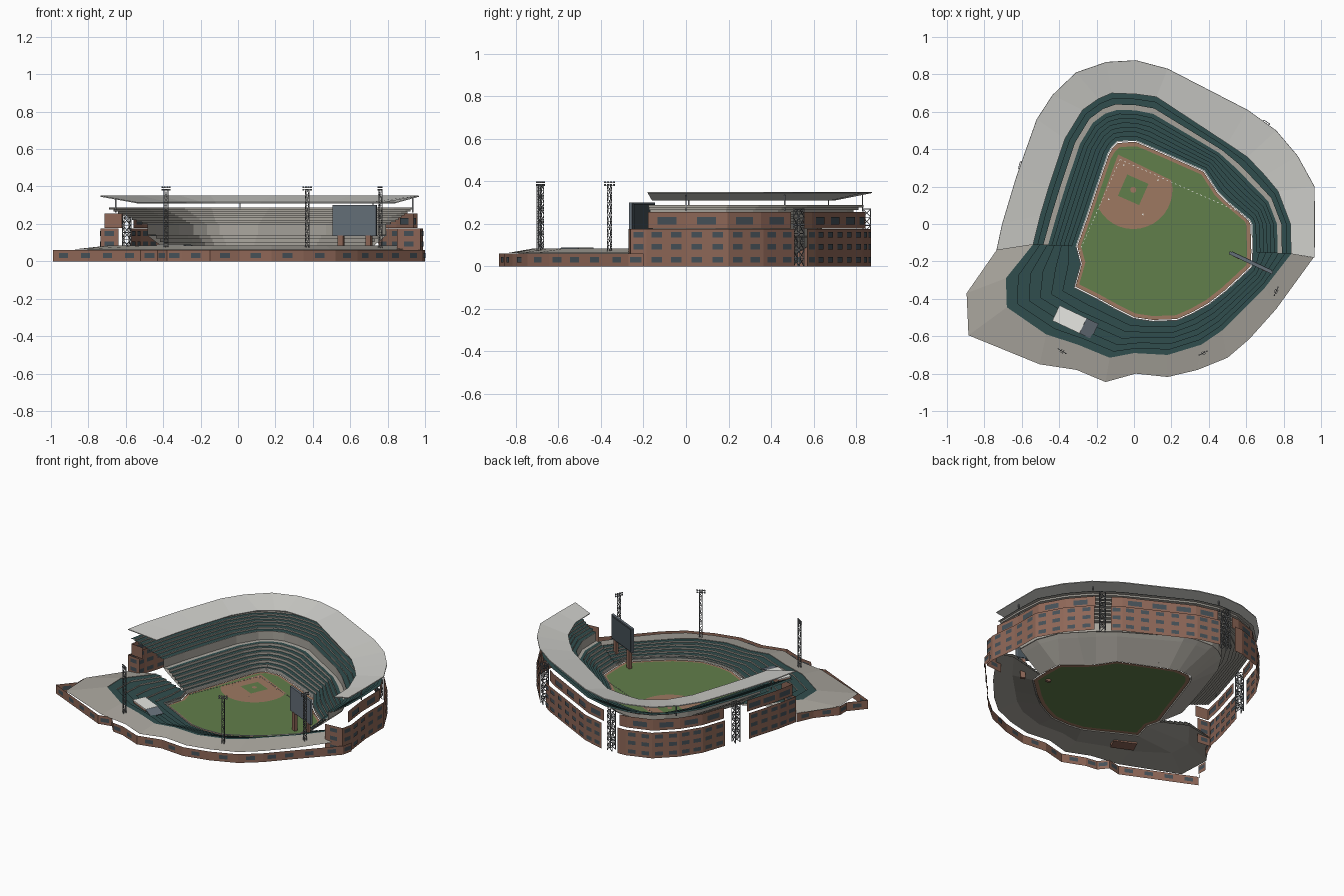
import bpy, math
from mathutils import Vector as V

if "Cube" in bpy.data.objects:
    bpy.data.objects.remove(bpy.data.objects["Cube"])

MATS = {}
COL = dict(brick=(.27, .135, .095), glass=(.06, .08, .095), teal=(.03, .075, .075), concrete=(.40, .38, .34),
           roof=(.62, .62, .59), grass=(.12, .21, .07), dirt=(.34, .19, .12), white=(.8, .8, .76),
           steel=(.20, .21, .22), panel=(.13, .16, .19))

def mesh(name, verts, faces, col, thick=0):
    me = bpy.data.meshes.new(name)
    me.from_pydata([tuple(v) for v in verts], [], faces)
    if col not in MATS:
        MATS[col] = bpy.data.materials.new(col)
        MATS[col].diffuse_color = (*COL[col], 1)
    me.materials.append(MATS[col])
    ob = bpy.data.objects.new(name, me)
    bpy.context.collection.objects.link(ob)
    if thick:
        m = ob.modifiers.new("thickness", 'SOLIDIFY')
        m.thickness, m.offset = thick, 0
    return ob

def quads(name, qs, col, thick=0):
    return mesh(name, [p for q in qs for p in q], [tuple(range(4*i, 4*i+4)) for i in range(len(qs))], col, thick)

def loft(name, rows, col, thick=0):
    n = len(rows[0])
    faces = [(r*n+i, r*n+i+1, (r+1)*n+i+1, (r+1)*n+i) for r in range(len(rows)-1) for i in range(n-1)]
    return mesh(name, [p for r in rows for p in r], faces, col, thick)

def beams(name, segs, r, col):
    vs, fs = [], []
    for a, b in segs:
        a, b = V(a), V(b)
        d = (b-a).normalized()
        s = d.cross(V((0, 0, 1)) if abs(d.z) < .9 else V((1, 0, 0))).normalized()*r
        t = d.cross(s)
        k = len(vs)
        vs += [p+q for p in (a, b) for q in (s+t, t-s, -s-t, s-t)]
        fs += [tuple(k+j for j in f) for f in ((0, 1, 2, 3), (7, 6, 5, 4), (0, 4, 5, 1), (1, 5, 6, 2), (2, 6, 7, 3), (3, 7, 4, 0))]
    return mesh(name, vs, fs, col)

def box(name, c, size, ang, col):
    x, y, z = (s/2 for s in size)
    u, v = V((math.cos(ang), math.sin(ang), 0))*x, V((-math.sin(ang), math.cos(ang), 0))*y
    vs = [V(c)+a*u+b*v+V((0, 0, h*z)) for h in (-1, 1) for a, b in ((-1, -1), (1, -1), (1, 1), (-1, 1))]
    return mesh(name, vs, [(3, 2, 1, 0), (4, 5, 6, 7), (0, 1, 5, 4), (1, 2, 6, 5), (2, 3, 7, 6), (3, 0, 4, 7)], col)

# Plan stations: field edge, roof inner edge / rim, outer edge
GRAND = [((-.31, -.12), (-.54, -.11), (-.735, -.14)), ((-.25, .05), (-.50, .05), (-.705, 0)),
         ((-.20, .20), (-.455, .20), (-.63, .25)), ((-.14, .375), (-.37, .455), (-.52, .56)),
         ((-.12, .41), (-.275, .61), (-.435, .69)), ((-.09, .44), (-.19, .67), (-.31, .81)),
         ((-.03, .445), (-.12, .70), (-.147, .866)), ((.01, .445), (.01, .695), (.01, .875)),
         ((.07, .42), (.12, .68), (.18, .83)), ((.375, .285), (.50, .43), (.607, .61)),
         ((.45, .17), (.607, .358), (.76, .50)), ((.50, .12), (.70, .26), (.875, .364)),
         ((.62, .02), (.77, .176), (.965, .20)), ((.63, 0), (.837, 0), (.967, 0)),
         ((.635, -.15), (.84, -.16), (.965, -.18))]
FIELD = [((.635, -.15), (.84, -.16), (.96, -.18)), ((.63, -.23), (.70, -.34), (.76, -.455)),
         ((.49, -.36), (.56, -.48), (.617, -.615)), ((.40, -.43), (.47, -.57), (.50, -.715)),
         ((.31, -.48), (.36, -.645), (.34, -.78)), ((.23, -.515), (.18, -.70), (.18, -.818)),
         ((.10, -.52), (0, -.69), (.01, -.80)), ((0, -.505), (-.13, -.715), (-.152, -.845)),
         ((-.10, -.455), (-.30, -.645), (-.307, -.78)), ((-.20, -.40), (-.47, -.59), (-.505, -.75)),
         ((-.32, -.34), (-.68, -.445), (-.885, -.595)), ((-.285, -.215), (-.685, -.29), (-.895, -.37)),
         ((-.31, -.12), (-.54, -.11), (-.735, -.14))]

def ring(sts, s, z):
    out = []
    for a, b, c in sts:
        p = V(a).lerp(V(b), s) if s <= 1 else V(b).lerp(V(c), s-1)
        out.append(V((p.x, p.y, z)))
    return out

def tiers(name, sts, s0, s1, z0, z1, n):
    # concrete steps with a seat strip on each tread
    rows, seats = [], []
    for i in range(n):
        a, b = s0+(s1-s0)*i/n, s0+(s1-s0)*(i+1)/n
        z = z0+(z1-z0)*i/(n-1)
        rows += [ring(sts, a, z), ring(sts, b, z)]
        lo, hi = ring(sts, a, z+.002), ring(sts, b, z+.002)
        seats += [(lo[j], lo[j+1], hi[j+1], hi[j]) for j in range(len(lo)-1)]
    quads(name+"_seats", seats, "teal")
    return rows

low = [ring(GRAND, 0, .01)] + tiers("lower_deck", GRAND, 0, .65, .03, .14, 7)
loft("lower_deck", low + [ring(GRAND, .76, .142), ring(GRAND, .76, .195)], "concrete")
loft("upper_deck", [ring(GRAND, .76, .185)] + tiers("upper_deck", GRAND, .76, 1.9, .20, .288, 9), "concrete")
out = [ring(FIELD, 0, .01)] + tiers("outfield_stand", FIELD, 0, 1, .025, .08, 6)
loft("outfield_stand", out + [ring(FIELD, 1, .085), ring(FIELD, 2, .062)], "concrete")
# smooth undersides
loft("lower_deck_underside", [ring(GRAND, 0, .01), ring(GRAND, .65, .118), ring(GRAND, .76, .138)], "concrete")
loft("outfield_underside", [ring(FIELD, 0, .01), ring(FIELD, 1, .067), ring(FIELD, 2, .058)], "concrete")

# Roof canopy and its posts
loft("roof", [ring(GRAND, 1, .313), ring(GRAND, 2, .348)], "roof", .006)
beams("roof_posts", list(zip(ring(GRAND, 1.75, .26), ring(GRAND, 1.75, .34)))[1::3], .003, "steel")

# Playing field
edge = [s[0] for s in GRAND[:-1]+FIELD[:-1]]
C = V((.13, -.06))
inset = lambda k, z: [V((*(C+(V(p)-C)*k), z)) for p in edge+edge[:1]]
def flat(name, pts, z, col):
    mesh(name, [(p[0], p[1], z) for p in pts], [tuple(reversed(range(len(pts))))], col)
loft("warning_track", [inset(.985, .013), inset(.93, .013)], "dirt")
flat("grass", [C+(V(p)-C)*.94 for p in edge], .015, "grass")
home, u, v = V((-.075, .345)), V((.915, -.403)), V((-.403, -.915))
mid = home+.13*u+.12*v
arc = [mid+.21*(u*math.cos(t)+v*math.sin(t)) for t in [math.radians(-38+166*i/16) for i in range(17)]]
flat("infield_dirt", [home-.02*u-.02*v]+arc, .018, "dirt")
sq = lambda c, h: [c+h*(a*u+b*v) for a, b in ((-1, -1), (1, -1), (1, 1), (-1, 1))]
flat("infield_grass", sq(mid, .062), .021, "grass")
flat("pitching_mound", [mid+V((math.cos(i*.5236), -math.sin(i*.5236)))*.016 for i in range(12)], .024, "dirt")
for i, (a, b) in enumerate(((0, 0), (.2, 0), (.2, .2), (0, .2))):
    flat("base_%d" % i, sq(home+V((.02, -.03))+a*u+b*v, .004), .024, "white")
for n, d in (("right", u*.74), ("left", v*.66)):
    # dashed foul lines
    beams("foul_line_"+n, [((*(home+d*i/30), .019), (*(home+d*(i+.4)/30), .019)) for i in range(30)], .0015, "white")
rim = ring(GRAND, 0, .034)[:-1]+ring(FIELD, 0, .034)
beams("field_rail", list(zip(rim, rim[1:])), .0025, "white")

# Brick facade: wall panels with window rows
walls, panes = [], []
def facade(pts, z0, z1, rows, w, h, gap):
    for a, b in zip(pts, pts[1:]):
        a, b = V((*a, 0)), V((*b, 0))
        L, d = (b-a).length, (b-a).normalized()
        nrm = V((d.y, -d.x, 0))
        if nrm.dot((a+b)/2) < 0:
            nrm = -nrm
        Z = lambda p, z: p+V((0, 0, z))
        walls.append((Z(a, z0), Z(b, z0), Z(b, z1), Z(a, z1)))
        n = max(1, round(L/gap)) if L > w*1.2 else 0
        for k in range(n):
            c = a+d*L*(k+.5)/n
            for z in rows:
                for o in (.004, -.004):
                    l, r = c-d*w/2+nrm*o, c+d*w/2+nrm*o
                    panes.append((Z(l, z-h/2), Z(r, z-h/2), Z(r, z+h/2), Z(l, z+h/2)))

R = [s[2] for s in GRAND]
PANELS = [[(-.64, -.15)]+R[:2]+[(-.638, .23)], [(-.575, .40)]+R[3:7]+[(-.09, .868)],
          [(.03, .87), R[8], R[9], (.665, .568)], [(.75, .51)]+R[11:14]+[(.99, -.185), (.975, -.26), (.85, -.27)]]
for p in PANELS:
    facade(p, 0, .175, (.032, .092, .148), .05, .026, .09)
    q = [V(c)*.97 for c in p]
    facade(q[:-2] if p is PANELS[3] else q, .178, .255, (.215,), .09, .034, .15)
lowwall = [(1, -.2), (.985, -.27), (.79, -.48), (.64, -.645), (.52, -.745), (.35, -.815), (.18, -.855), (.01, -.84),
           (-.15, -.88), (-.30, -.82), (-.38, -.81), (-.43, -.75), (-.52, -.77), (-.99, -.555),
           (-.90, -.45), (-.90, -.38), (-.79, -.25), (-.74, -.14)]
facade(lowwall, 0, .06, (.032,), .055, .026, .125)
quads("brick_facade", walls, "brick")
quads("facade_windows", panes, "glass")

# Lattice stair towers and light masts
def lattice(c, w, z0, z1, n, ang):
    cs = [V((c[0], c[1], 0))+V((math.cos(ang+k*math.pi/2), math.sin(ang+k*math.pi/2), 0))*w for k in range(4)]
    Z = lambda p, i: p+V((0, 0, z0+(z1-z0)*i/n))
    segs = [(Z(p, 0), Z(p, n)) for p in cs]
    for i in range(n):
        for k in range(4):
            a, b = cs[k], cs[(k+1) % 4]
            segs += [(Z(a, i), Z(b, i+1)) if i % 2 else (Z(b, i), Z(a, i+1)), (Z(a, i+1), Z(b, i+1))]
    return segs
for i, (c, a) in enumerate((((.70, .53), .2), ((-.03, .85), .8), ((-.595, .31), .5))):
    beams("stair_tower_%d" % i, lattice(c, .026, 0, .27, 7, a), .0018, "steel")
for i, (x, y, a) in enumerate(((-.385, -.68, -.55), (.37, -.69, .45), (.76, -.36, 1.15))):
    beams("light_mast_%d" % i, lattice((x, y), .012, .07, .385, 11, a+.785), .001, "steel")
    d = V((math.cos(a), math.sin(a), 0))
    for z in (.382, .396):
        beams("lamp_bar_%d" % i, [(V((x, y, z))-d*.026, V((x, y, z))+d*.026)], .0015, "steel")
        for k in (-1, -.33, .33, 1):
            box("lamp_%d" % i, V((x, y, z))+d*.023*k, (.008, .006, .009), a, "steel")

# Scoreboard on two brick legs
ang = math.atan2(-.105, .225)
sc = V((.625, -.207, .218))
sd = V((math.cos(ang), math.sin(ang), 0))
box("scoreboard", sc, (.255, .016, .165), ang, "panel")
box("scoreboard_screen", sc+V((-sd.y, sd.x, 0))*.010, (.235, .005, .15), ang, "glass")
for k in (-1, 1):
    box("scoreboard_leg", sc+sd*.082*k+V((0, 0, -.148)), (.032, .02, .135), ang, "brick")

# Outfield pavilion with sloping side
pc, pa = V((-.345, -.51, .055)), -.44
pd = V((math.cos(pa), math.sin(pa), 0))
pn = V((-pd.y, pd.x, 0))
box("pavilion", pc, (.15, .085, .06), pa, "brick")
box("pavilion_roof", pc+V((0, 0, .032)), (.16, .09, .006), pa, "white")
e = pc+pd*.08
quads("pavilion_slope", [(e-pn*.045+V((0, 0, .032)), e+pd*.07-pn*.045+V((0, 0, .012)),
                          e+pd*.07+pn*.045+V((0, 0, .012)), e+pn*.045+V((0, 0, .032)))], "panel", .004)

for m in bpy.data.materials:
    if m.users and not m.is_grease_pencil:
        m.use_nodes = True
        m.node_tree.nodes["Principled BSDF"].inputs["Base Color"].default_value = m.diffuse_color
